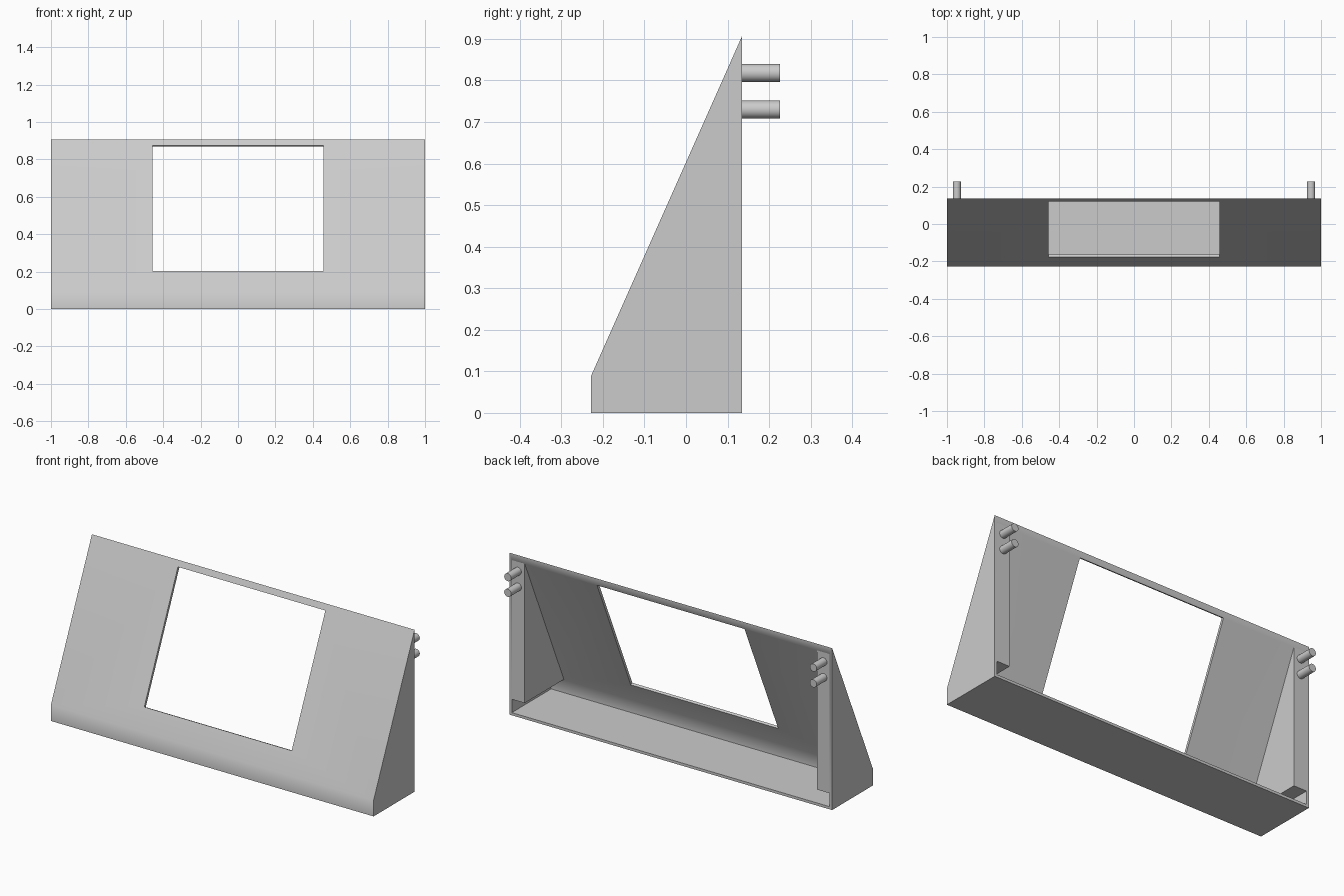
import bpy
import bmesh
import math
from mathutils import Matrix, Vector

if "Cube" in bpy.data.objects:
    bpy.data.objects.remove(bpy.data.objects["Cube"], do_unlink=True)

# Main dimensions
FRONT, BACK, TOP, LIP = -0.228, 0.135, 0.907, 0.09
WALL = 0.015
WEDGE_INNER = 0.905
slope = Vector((0, BACK - FRONT, TOP - LIP)).normalized()
inward = Vector((0, slope.z, -slope.y))

grey = bpy.data.materials.new("light grey")
grey.use_nodes = True
grey.diffuse_color = (0.6, 0.6, 0.6, 1)
grey.node_tree.nodes["Principled BSDF"].inputs["Base Color"].default_value = (0.6, 0.6, 0.6, 1)


def finish(name, bm):
    bmesh.ops.recalc_face_normals(bm, faces=bm.faces)
    mesh = bpy.data.meshes.new(name)
    bm.to_mesh(mesh)
    bm.free()
    mesh.materials.append(grey)
    obj = bpy.data.objects.new(name, mesh)
    bpy.context.collection.objects.link(obj)
    return obj


def prism(name, profile, x0, x1):
    """Extrude a (y, z) profile from x0 to x1."""
    bm = bmesh.new()
    face = bm.faces.new([bm.verts.new((x0, y, z)) for y, z in profile])
    moved = bmesh.ops.extrude_face_region(bm, geom=[face])["geom"]
    verts = [v for v in moved if isinstance(v, bmesh.types.BMVert)]
    bmesh.ops.translate(bm, verts=verts, vec=(x1 - x0, 0, 0))
    return finish(name, bm)


def activate(obj):
    bpy.ops.object.select_all(action='DESELECT')
    obj.select_set(True)
    bpy.context.view_layer.objects.active = obj


def cut(obj, cutter):
    activate(obj)
    mod = obj.modifiers.new("cut", 'BOOLEAN')
    mod.operation = 'DIFFERENCE'
    mod.solver = 'EXACT'
    mod.object = cutter
    bpy.ops.object.modifier_apply(modifier=mod.name)
    bpy.data.objects.remove(cutter, do_unlink=True)


def inner_z(y):
    """Height of the inside of the sloping panel at depth y."""
    return LIP + (y - FRONT) * slope.z / slope.y - WALL / slope.y


# Hollow housing, open at the back
housing = prism("housing", [(FRONT, 0), (BACK, 0), (BACK, TOP), (FRONT, LIP)], -1, 1)
lip_y = FRONT + WALL
cavity = prism("cavity_cutter", [(lip_y, WALL), (BACK + 0.1, WALL),
                                 (BACK + 0.1, inner_z(BACK)), (BACK, inner_z(BACK)),
                                 (lip_y, inner_z(lip_y))], WALL - 1, 1 - WALL)
cut(housing, cavity)

# Window cut square to the sloping panel
def on_slope(z):
    return Vector((0, FRONT + (z - LIP) * slope.y / slope.z, z))

corners = [on_slope(0.204) - inward * 0.03, on_slope(0.875) - inward * 0.03,
           on_slope(0.875) + inward * 0.03, on_slope(0.204) + inward * 0.03]
cut(housing, prism("window_cutter", [(c.y, c.z) for c in corners], -0.457, 0.457))

# Soft bend between lip and slope, flat panels elsewhere
activate(housing)
bpy.ops.object.shade_smooth_by_angle(angle=math.radians(30))
weighted = housing.modifiers.new("weighted_normals", 'WEIGHTED_NORMAL')
weighted.keep_sharp = True

# Corner wedges and mounting pegs on both sides
wedge_front = FRONT + (LIP + WALL / slope.y - LIP) * slope.y / slope.z
for side, label in ((1, "left"), (-1, "right")):
    prism(f"{label}_corner_wedge",
          [(wedge_front, LIP), (BACK, LIP), (BACK, inner_z(BACK))],
          side * WEDGE_INNER, side * (1 - WALL))
    for z, level in ((0.818, "upper"), (0.73, "lower")):
        bm = bmesh.new()
        place = Matrix.Translation((side * 0.947, 0.178, z)) @ Matrix.Rotation(math.pi / 2, 4, 'X')
        bmesh.ops.create_cone(bm, cap_ends=True, segments=32, radius1=0.0215,
                              radius2=0.0215, depth=0.096, matrix=place)
        activate(finish(f"{label}_{level}_peg", bm))
        bpy.ops.object.shade_smooth_by_angle(angle=math.radians(30))
